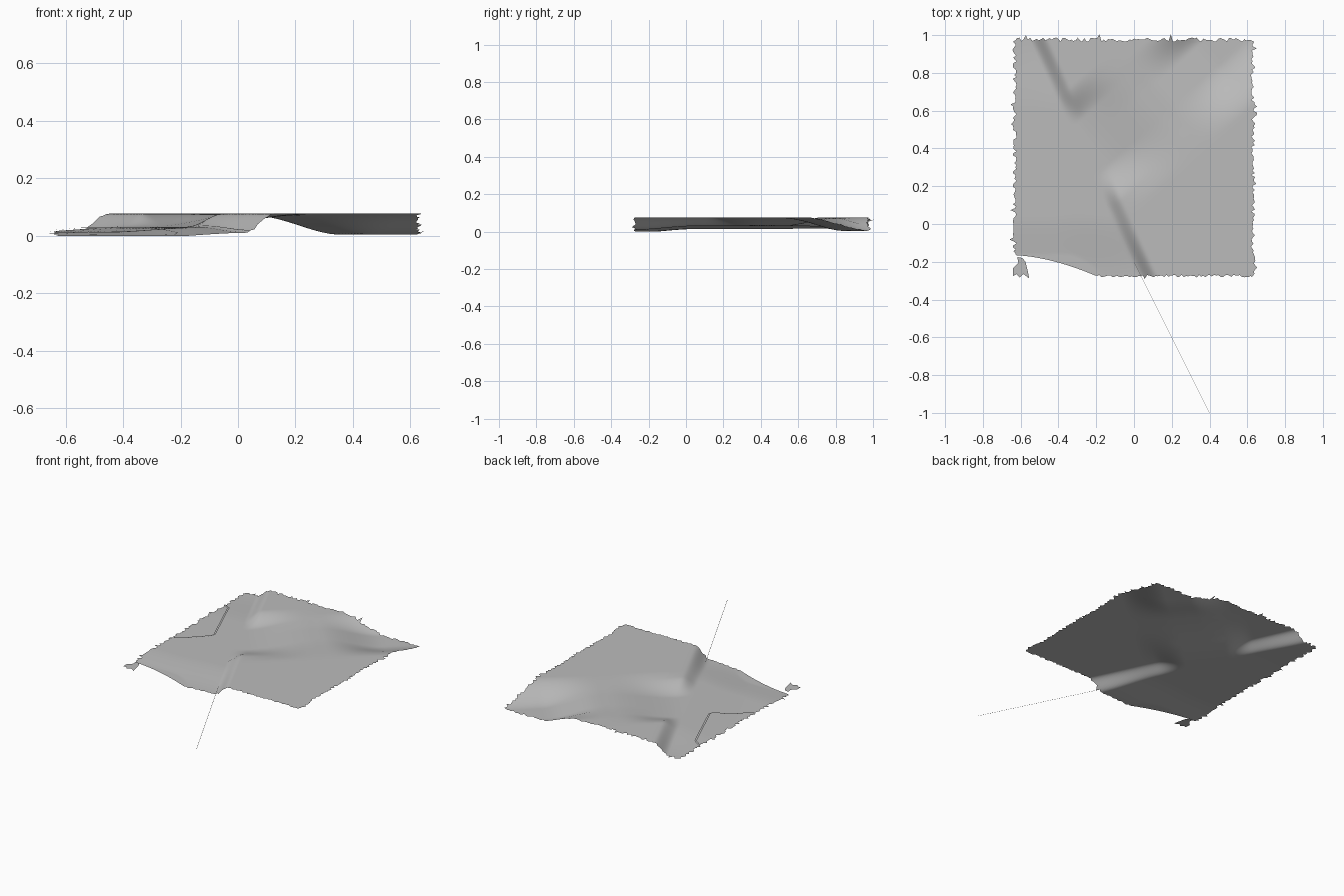
import bpy, bmesh, math, random
from mathutils import Vector

if "Cube" in bpy.data.objects:
    bpy.data.objects.remove(bpy.data.objects["Cube"])

random.seed(4)


def ramp(a, b, t):
    t = max(0.0, min(1.0, (t - a) / (b - a)))
    return t * t * (3 - 2 * t)


def mix(a, b, t):
    return a + (b - a) * t


def height(x, y):
    # low western ground, dipping to the south, west and north-west corner
    e = (x + 0.5 - 0.46 * (0.98 - y)) * 0.908
    west = 0.036 - 0.016 * ramp(0.05, 0.35, -e) - 0.02 * ramp(-0.05, 0.28, -y)
    west = max(west - 0.012 * ramp(0.6, 0.95, y), 0.006)
    # diagonal road climbing over a saddle between two plateaus
    rx, ry = x + 0.25, y - 0.35
    s = rx * 0.745 + ry * 0.667
    d = rx * 0.667 - ry * 0.745
    road = mix(0.036, 0.076, ramp(0.05, 0.45, s))
    road = mix(road, 0.01, ramp(0.5, 0.86, s))
    # banks are set further back close to the crossing
    if d > 0:
        side = mix(ramp(0.1, 0.29, d), ramp(0.1, 0.38, d), ramp(-0.1, 0.3, s))
    else:
        side = mix(ramp(0.17, 0.34, -d), ramp(0.05, 0.25, -d), ramp(0.2, 0.6, s))
    east = mix(road, 0.083, side)
    return mix(west, east, ramp(-0.05, 0.045, e))


grey = bpy.data.materials.new("ground_grey")
grey.diffuse_color = (0.5, 0.5, 0.5, 1)
grey.use_nodes = True
grey.node_tree.nodes["Principled BSDF"].inputs["Base Color"].default_value = grey.diffuse_color


def finish(name, bm, smooth=True):
    me = bpy.data.meshes.new(name)
    bm.to_mesh(me)
    bm.free()
    me.materials.append(grey)
    for p in me.polygons:
        p.use_smooth = smooth
    ob = bpy.data.objects.new(name, me)
    bpy.context.collection.objects.link(ob)
    return ob


def ragged():
    return random.uniform(-0.01, 0.012) + (0.018 if random.random() < 0.05 else 0)


def south_edge(x):
    # curved bay cut out of the south-west corner
    if x > -0.2:
        return -0.275
    return mix(-0.165, -0.275, max(0, (x + 0.64) / 0.44) ** 1.7)


# terrain sheet with torn edges
N = 110
bm = bmesh.new()
grid = []
for j in range(N + 1):
    row = []
    for i in range(N + 1):
        x = mix(-0.63, 0.63, i / N)
        y = mix(south_edge(x), 0.975, j / N)
        if i == 0:
            x -= ragged()
        if i == N:
            x += ragged()
        if j == 0 and x > -0.2:
            y -= ragged() * 0.6
        if j == N:
            y += ragged()
        row.append(bm.verts.new((x, y, height(x, y))))
    grid.append(row)
for j in range(N):
    for i in range(N):
        bm.faces.new((grid[j][i], grid[j][i + 1], grid[j + 1][i + 1], grid[j + 1][i]))
finish("terrain", bm)

# torn scrap left at the south-west corner
bm = bmesh.new()
scrap = [(-0.64, -0.275), (-0.622, -0.265), (-0.605, -0.283), (-0.585, -0.265),
         (-0.555, -0.288), (-0.562, -0.25), (-0.575, -0.2), (-0.59, -0.18),
         (-0.618, -0.175), (-0.612, -0.205), (-0.642, -0.235)]
bm.faces.new([bm.verts.new((x, y, 0.016)) for x, y in scrap])
finish("terrain_scrap", bm)


def strip(name, points, width, lift=0.003, level=None):
    """Thin flat ribbon laid along a path, draped on the ground."""
    path = []
    for a, b in zip(points, points[1:]):
        a, b = Vector(a), Vector(b)
        n = max(1, int((b - a).length / 0.02))
        path += [a.lerp(b, k / n) for k in range(n)]
    path.append(Vector(points[-1]))
    bm = bmesh.new()
    pairs = []
    for k, p in enumerate(path):
        t = (path[min(k + 1, len(path) - 1)] - path[max(k - 1, 0)]).normalized()
        side = Vector((-t.y, t.x)) * width / 2
        pair = []
        for q in (p + side, p - side):
            z = height(q.x, q.y) + lift if level is None else level
            pair.append(bm.verts.new((q.x, q.y, z)))
        pairs.append(pair)
    for (a, b), (c, d) in zip(pairs, pairs[1:]):
        bm.faces.new((b, d, c, a))
    return finish(name, bm)


# edge lines of the diagonal road
strip("road_line_north", [(-0.55, 0.97), (-0.42, 0.68), (-0.34, 0.5), (-0.31, 0.475),
                          (-0.26, 0.49), (0.25, 0.96)], 0.003)
strip("road_line_middle", [(-0.29, 0.38), (-0.27, 0.31), (-0.22, 0.31), (0.42, 0.95)], 0.003)
strip("road_line_south", [(-0.19, 0.1), (-0.235, 0.21), (-0.22, 0.25), (-0.15, 0.31),
                          (0.57, 0.96)], 0.003)
# lines of the cross road
strip("cross_road_line", [(-0.19, 0.1), (0.0, -0.25)], 0.003)
strip("cutting_kerb", [(-0.1, 0.15), (-0.14, 0.1), (0.04, -0.27)], 0.003)
# western kerb, slightly raised
strip("west_kerb", [(-0.63, 0.2), (-0.45, 0.345), (-0.43, 0.37), (-0.58, 0.73), (-0.63, 0.76)],
      0.012, 0.005)
strip("south_west_line", [(-0.6, -0.1), (-0.36, 0.11), (-0.32, 0.11), (-0.21, -0.15),
                          (-0.22, -0.2), (-0.4, -0.165), (-0.62, -0.14)], 0.003)
# long hairline running out beyond the sheet
strip("outlying_line", [(0.0, -0.2), (0.4, -1.0)], 0.002, level=0.032)

# set the lowest point on the ground
low = min(v.co.z for o in bpy.data.objects for v in o.data.vertices)
for o in bpy.data.objects:
    o.location.z -= low
